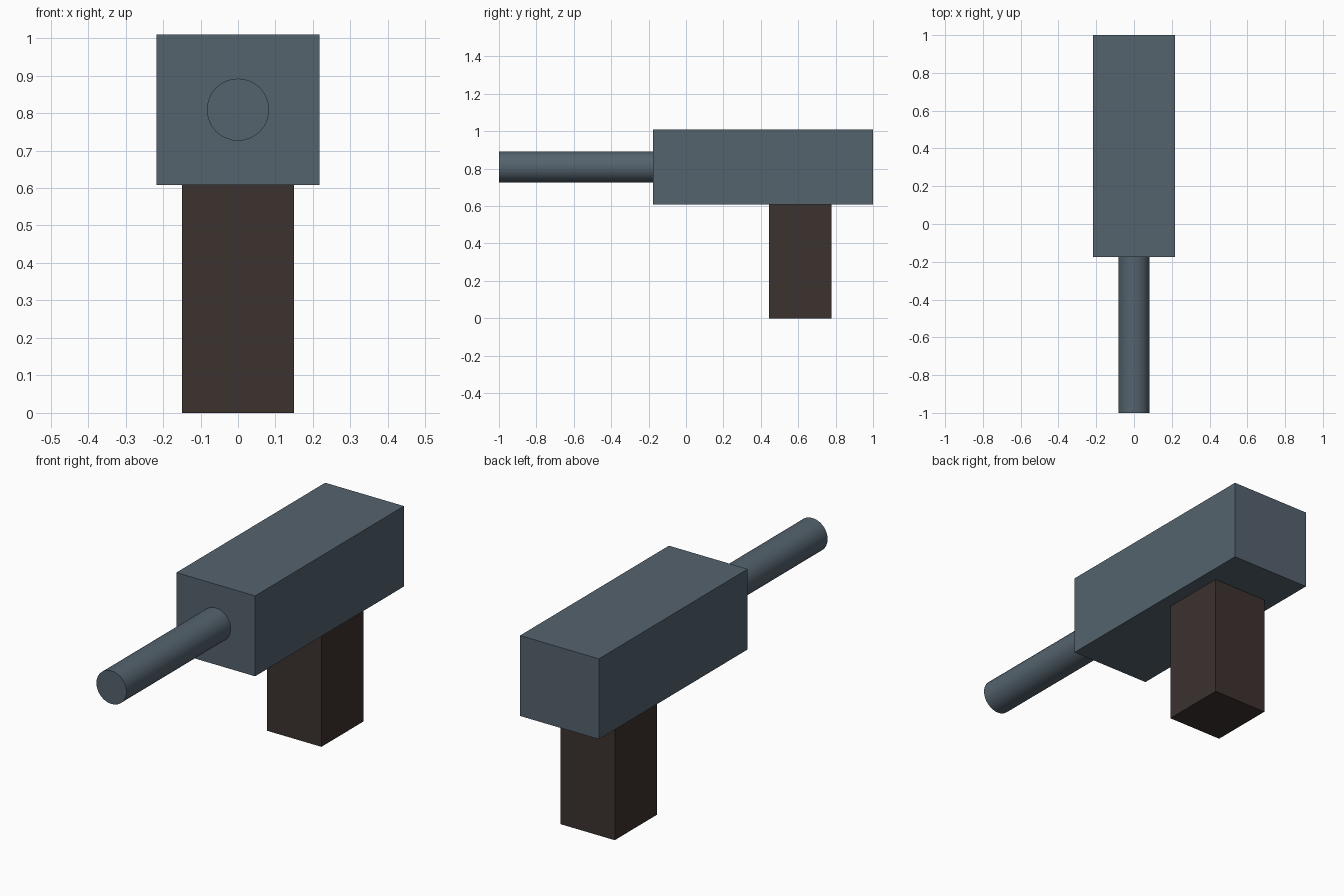
import bpy
import math

if "Cube" in bpy.data.objects:
    bpy.data.objects.remove(bpy.data.objects["Cube"])


def material(name, color):
    mat = bpy.data.materials.new(name)
    mat.diffuse_color = (*color, 1.0)
    mat.use_nodes = True
    mat.node_tree.nodes["Principled BSDF"].inputs["Base Color"].default_value = mat.diffuse_color
    return mat


def box(name, x, y, z, mat):
    """Box spanning the (min, max) ranges on each axis."""
    spans = (x, y, z)
    bpy.ops.mesh.primitive_cube_add(size=1, location=[(a + b) / 2 for a, b in spans])
    obj = bpy.context.object
    obj.name = name
    obj.scale = [b - a for a, b in spans]
    bpy.ops.object.transform_apply(location=False, rotation=False, scale=True)
    obj.data.materials.append(mat)
    return obj


steel = material("slate_metal", (0.09, 0.125, 0.155))
brown = material("dark_brown", (0.045, 0.032, 0.028))

BODY_FRONT = -0.176
BODY_BOTTOM = 0.608

# Main housing
box("body", (-0.218, 0.218), (BODY_FRONT, 1.0), (BODY_BOTTOM, 1.01), steel)

# Grip under the rear of the housing
box("handle", (-0.15, 0.15), (0.445, 0.777), (0.0, BODY_BOTTOM), brown)

# Round barrel running forward along y
bpy.ops.mesh.primitive_cylinder_add(
    vertices=32, radius=0.083, depth=1.0 + BODY_FRONT,
    location=(0, (BODY_FRONT - 1.0) / 2, 0.809), rotation=(math.pi / 2, 0, 0))
barrel = bpy.context.object
barrel.name = "barrel"
barrel.data.materials.append(steel)
bpy.ops.object.shade_smooth_by_angle(angle=math.radians(30))
